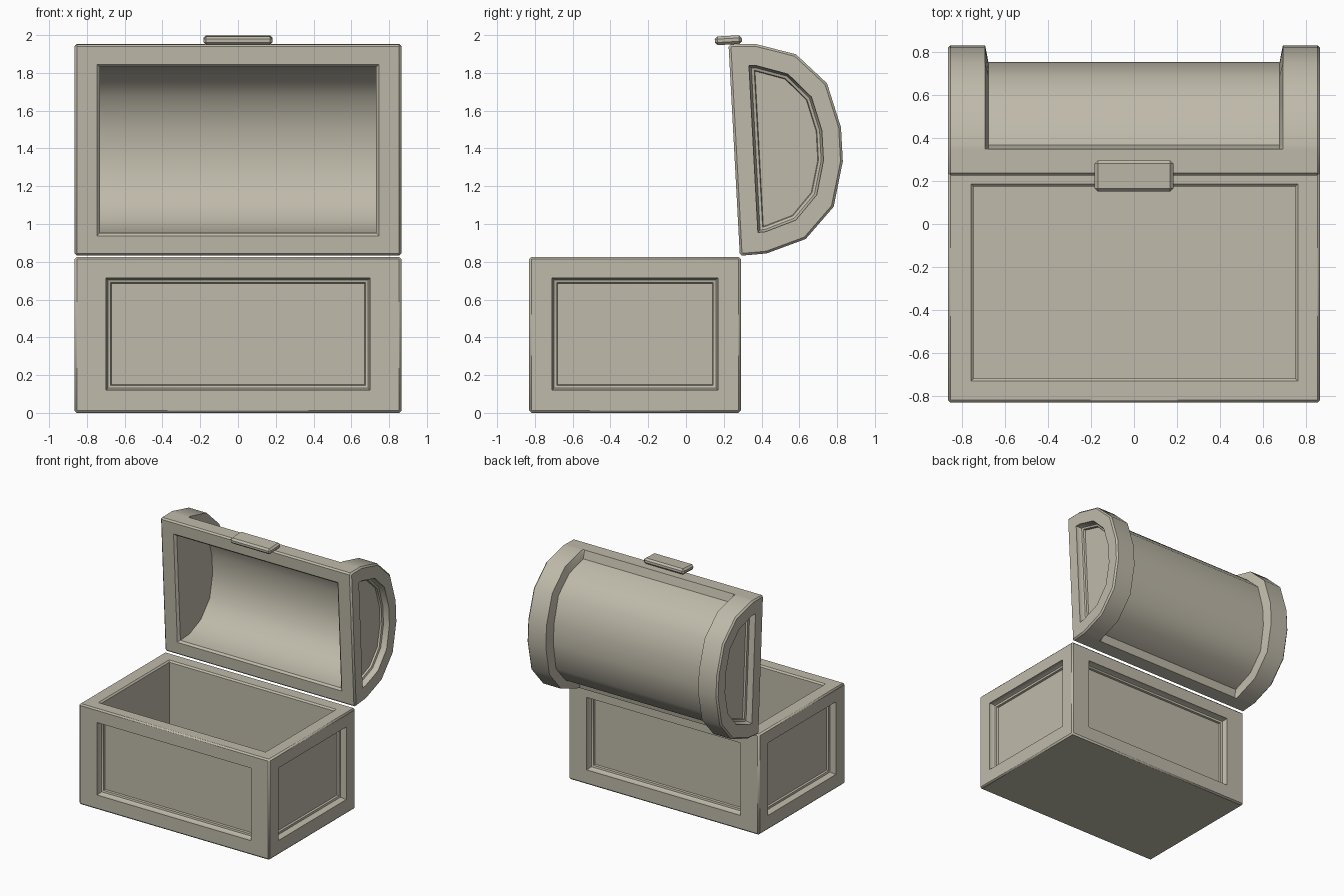
import bpy, bmesh, math
from mathutils import Vector

if "Cube" in bpy.data.objects:
    bpy.data.objects.remove(bpy.data.objects["Cube"])

# Warm grey for the whole chest
MAT = bpy.data.materials.new("warm_grey")
MAT.diffuse_color = (0.52, 0.49, 0.40, 1)
MAT.use_nodes = True
MAT.node_tree.nodes["Principled BSDF"].inputs["Base Color"].default_value = MAT.diffuse_color


def loft(name, rings):
    """Closed solid skinned through rings with equal point counts."""
    bm = bmesh.new()
    vs = [[bm.verts.new(p) for p in r] for r in rings]
    n = len(rings[0])
    for a, b in zip(vs, vs[1:]):
        for i in range(n):
            j = (i + 1) % n
            bm.faces.new((a[i], a[j], b[j], b[i]))
    bm.faces.new(vs[0])
    bm.faces.new(vs[-1])
    bmesh.ops.recalc_face_normals(bm, faces=bm.faces)
    me = bpy.data.meshes.new(name)
    bm.to_mesh(me)
    bm.free()
    me.materials.append(MAT)
    ob = bpy.data.objects.new(name, me)
    bpy.context.collection.objects.link(ob)
    return ob


def inset(poly, s):
    """Inset a counter-clockwise polygon by s."""
    out = []
    for i, p in enumerate(poly):
        p = Vector(p)
        d1 = (p - Vector(poly[i - 1])).normalized()
        d2 = (Vector(poly[(i + 1) % len(poly)]) - p).normalized()
        n1, n2 = Vector((-d1.y, d1.x)), Vector((-d2.y, d2.x))
        out.append(p + (n1 + n2) * s / (1 + n1.dot(n2)))
    return out


def rect(a0, a1, b0, b1):
    return [(a0, b0), (a1, b0), (a1, b1), (a0, b1)]


def sym(half):
    return [(u, -w) for u, w in half] + [(u, w) for u, w in reversed(half)]


def carve(target, poly, place, levels):
    """Cut a recess: levels are (depth, inset), place maps (a, b, depth) to 3D."""
    cutter = loft("cutter", [[place(p[0], p[1], d) for p in inset(poly, s)]
                             for d, s in levels])
    cutter.hide_render = True
    mod = target.modifiers.new("cut", 'BOOLEAN')
    mod.operation, mod.solver, mod.object = 'DIFFERENCE', 'EXACT', cutter
    bpy.context.view_layer.objects.active = target
    bpy.ops.object.modifier_apply(modifier=mod.name)
    bpy.data.objects.remove(cutter)


def smooth(ob):
    bpy.ops.object.select_all(action='DESELECT')
    ob.select_set(True)
    bpy.context.view_layer.objects.active = ob
    bpy.ops.object.shade_smooth_by_angle(angle=math.radians(36))


def chamfered_box(name, size, loc, width):
    bpy.ops.mesh.primitive_cube_add(size=1, location=loc)
    ob = bpy.context.object
    ob.name = name
    ob.scale = size
    bpy.ops.object.transform_apply(location=False, rotation=False)
    mod = ob.modifiers.new("chamfer", 'BEVEL')
    mod.width, mod.segments = width, 1
    bpy.ops.object.modifier_apply(modifier=mod.name)
    ob.data.materials.append(MAT)
    return ob


X, Y0, Y1, TOP = 0.865, -0.83, 0.29, 0.826
PANEL = [(-0.03, 0), (0.02, 0), (0.045, 0.012), (0.05, 0.026), (0.065, 0.03)]

# Chest base with open cavity and four recessed side panels
base = chamfered_box("chest_base", (2 * X, Y1 - Y0, TOP), (0, (Y0 + Y1) / 2, TOP / 2), 0.012)
carve(base, rect(-0.757, 0.762, -0.73, 0.187), lambda a, b, d: (a, b, TOP - d),
      [(-0.05, 0), (0, 0), (0.012, 0.012), (0.73, 0.012)])
long_side = rect(-0.70, 0.70, 0.12, 0.715)
short_side = rect(-0.71, 0.17, 0.12, 0.715)
carve(base, long_side, lambda a, b, d: (a, Y0 + d, b), PANEL)
carve(base, long_side, lambda a, b, d: (a, Y1 - d, b), PANEL)
for s in (-1, 1):
    carve(base, short_side, lambda a, b, d: (s * (X - d), a, b), PANEL)
smooth(base)

# Open lid: u is height above the rim plane, w runs across it
TILT = math.atan2(0.06, 1.12)
C, S = math.cos(TILT), math.sin(TILT)


def lid_pt(x, u, w):
    v = w + 0.56
    return (x, 0.285 + u * 1.02 * C - v * S, 0.832 + u * S + v * C)


band = sym([(0, .548), (.012, .56), (.12, .556), (.14, .555), (.346, .49), (.50, .327), (.56, .09)])
barrel = sym([(0, .548), (.012, .56), (.12, .556), (.135, .49), (.31, .43), (.44, .295), (.485, .08)])
stations = [(-X, inset(band, 0.012)), (-X + 0.012, band), (-0.692, band), (-0.677, barrel),
            (0.677, barrel), (0.692, band), (X - 0.012, band), (X, inset(band, 0.012))]
lid = loft("lid", [[lid_pt(x, u, w) for u, w in prof] for x, prof in stations])

# Hollow of the lid, then the chamfered mouth
hollow = sym([(-.05, .44), (.13, .44), (.28, .385), (.40, .26), (.445, .08)])
carve(lid, hollow, lambda u, w, d: lid_pt(d, u, w), [(-0.73, 0), (0.73, 0)])
carve(lid, rect(-0.747, 0.747, -0.455, 0.455), lambda x, w, d: lid_pt(x, d, w),
      [(-0.03, 0), (0, 0), (0.022, 0.022)])

# D-shaped recessed panels in the lid ends
d_panel = sym([(.10, .442), (.14, .44), (.30, .387), (.415, .26), (.46, .08)])
for s in (-1, 1):
    carve(lid, d_panel, lambda u, w, d: lid_pt(s * (X - d), u, w), PANEL)
smooth(lid)

# Latch tab on the lid's front edge
latch = chamfered_box("latch", (0.365, 0.143, 0.046), (0, 0.224, 1.973), 0.014)
latch.rotation_euler.x = TILT
